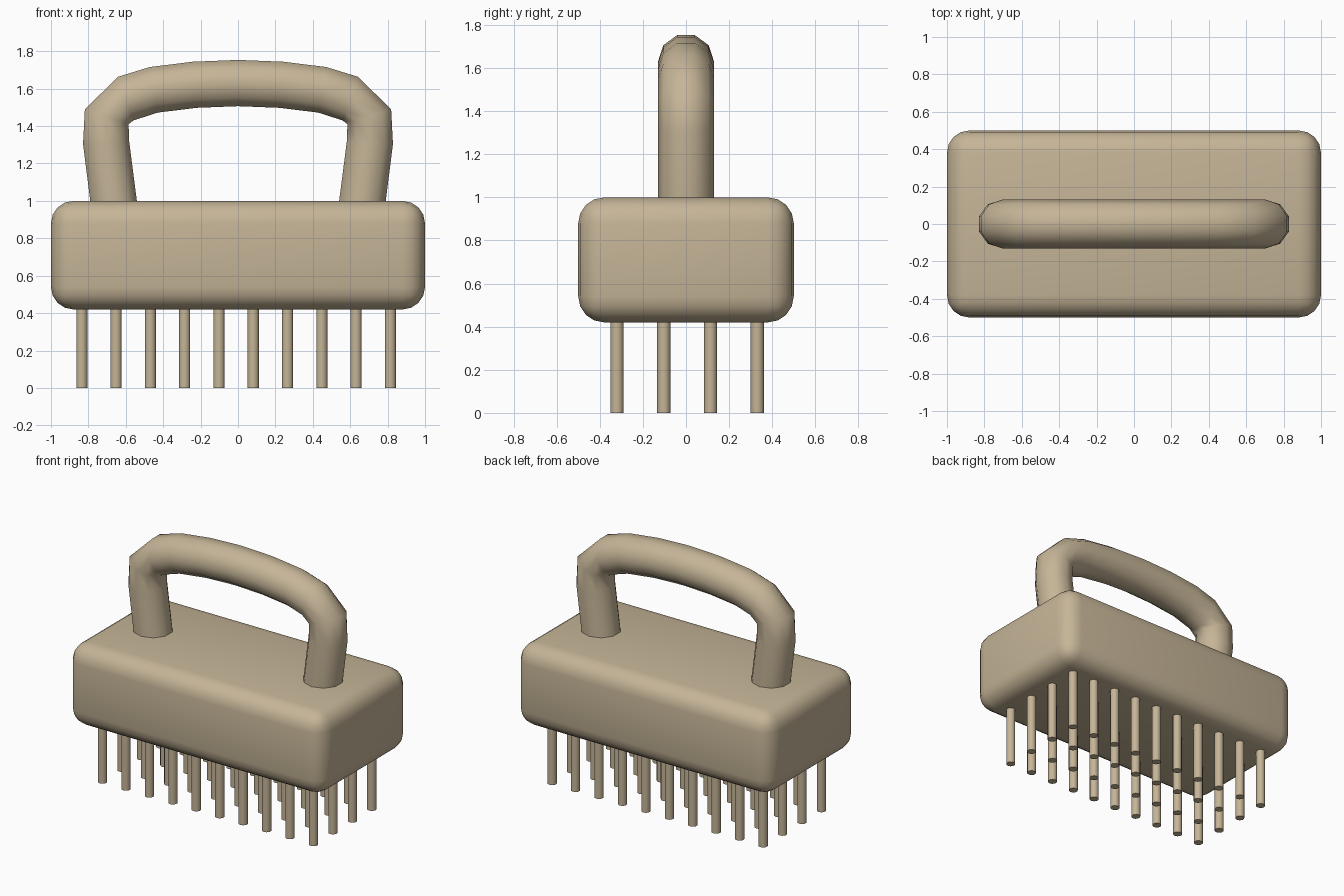
import bpy, bmesh
from math import cos, sin, pi, radians

cube = bpy.data.objects.get("Cube")
if cube:
    bpy.data.objects.remove(cube, do_unlink=True)

# Single tan material
tan = bpy.data.materials.new("tan")
tan.use_nodes = True
color = (0.56, 0.46, 0.31, 1)
tan.diffuse_color = color
bsdf = next(n for n in tan.node_tree.nodes if n.type == "BSDF_PRINCIPLED")
bsdf.inputs["Base Color"].default_value = color


def finish(obj, angle):
    """Give the object its colour and smooth shading with sharp edges kept."""
    obj.data.materials.append(tan)
    bpy.ops.object.select_all(action="DESELECT")
    obj.select_set(True)
    bpy.context.view_layer.objects.active = obj
    bpy.ops.object.shade_smooth_by_angle(angle=radians(angle))


# Rounded block body
bpy.ops.mesh.primitive_cube_add(size=1, location=(0, 0, 0.71))
body = bpy.context.object
body.name = "brush_body"
body.scale = (2, 1, 0.58)
bpy.ops.object.transform_apply(location=False, rotation=False, scale=True)
bevel = body.modifiers.new("rounded_edges", "BEVEL")
bevel.width = 0.12
bevel.segments = 4
bpy.ops.object.modifier_apply(modifier=bevel.name)
finish(body, 40)

# Handle: rings along half the path as (x, z, tilt of outward direction)
half = [(0.65, 0.88, -7), (0.705, 1.31, -3), (0.702, 1.45, 19),
        (0.60, 1.547, 71), (0.45, 1.594, 80), (0.23, 1.621, 85)]
path = half + [(0, 1.63, 90)] + [(-x, z, 180 - t) for x, z, t in reversed(half)]
SIDES, RADIUS = 10, 0.13
bm = bmesh.new()
rings = []
for x, z, tilt in path:
    t = radians(tilt)
    ring = []
    for i in range(SIDES):
        a = 2 * pi * i / SIDES
        out = RADIUS * sin(a)
        ring.append(bm.verts.new((x + out * cos(t), RADIUS * cos(a), z + out * sin(t))))
    rings.append(ring)
for r0, r1 in zip(rings, rings[1:]):
    for i in range(SIDES):
        j = (i + 1) % SIDES
        bm.faces.new((r0[i], r0[j], r1[j], r1[i]))
bm.faces.new(rings[0])
bm.faces.new(rings[-1])
bmesh.ops.recalc_face_normals(bm, faces=bm.faces)
mesh = bpy.data.meshes.new("handle")
bm.to_mesh(mesh)
bm.free()
handle = bpy.data.objects.new("handle", mesh)
bpy.context.collection.objects.link(handle)
finish(handle, 60)

# Bristles: a grid of thin pegs sharing one mesh
bpy.ops.mesh.primitive_cylinder_add(vertices=10, radius=0.031, depth=0.5)
peg = bpy.context.object
finish(peg, 50)
for row in range(4):
    for col in range(10):
        if row or col:
            obj = bpy.data.objects.new("bristle", peg.data)
            bpy.context.collection.objects.link(obj)
        else:
            obj = peg
        obj.name = f"bristle_{row + 1}_{col + 1}"
        obj.location = (-0.835 + col * 0.1833, -0.32 + row * 0.217, 0.25)
